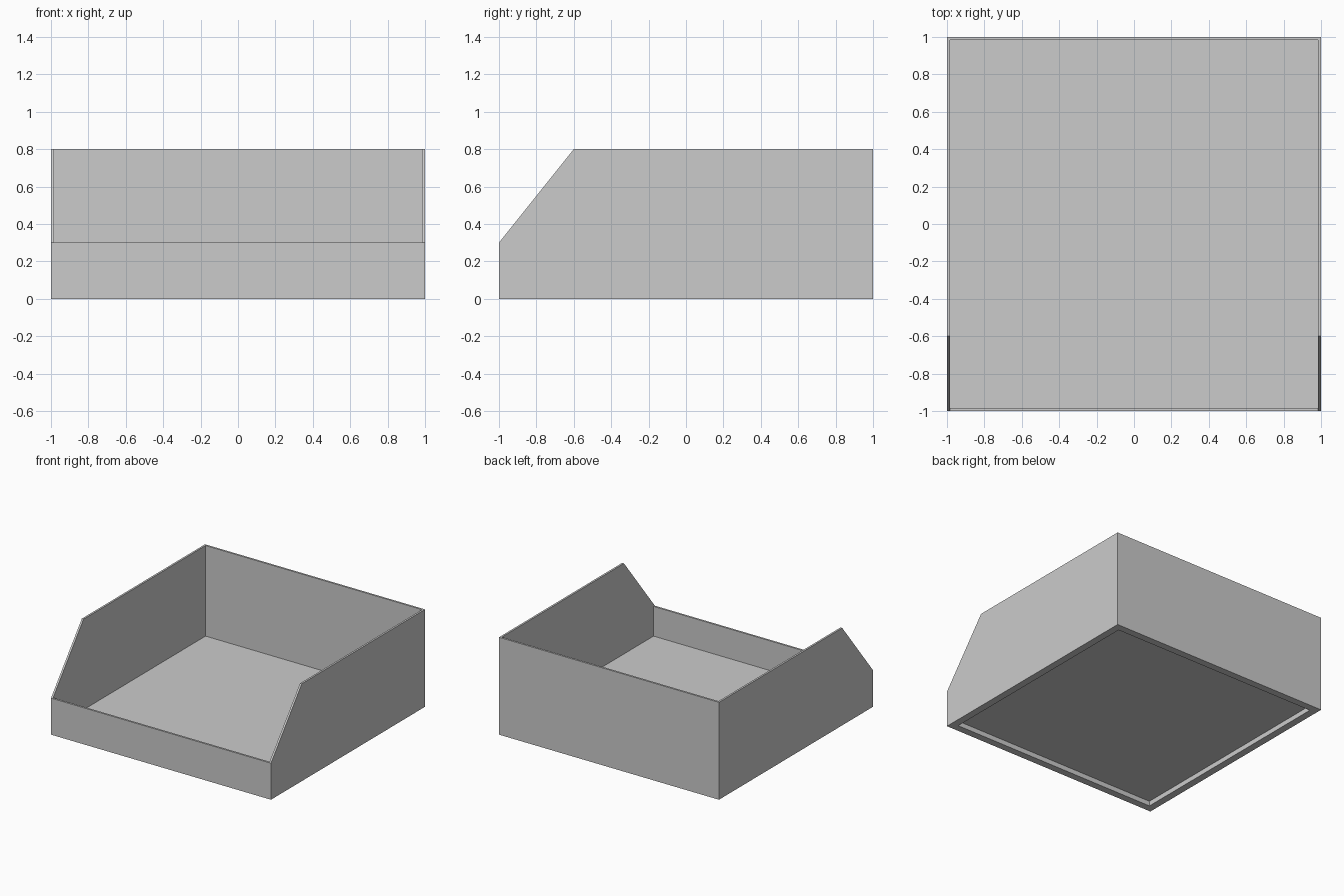
import bpy
import bmesh

WALL = 0.016      # sheet thickness
FLOOR_TOP = 0.056
RECESS = 0.04     # hollow under the floor
RIM = 0.06        # width of the standing rim
FRONT_H, BACK_H = 0.3, 0.8

cube = bpy.data.objects.get("Cube")
if cube:
    bpy.data.objects.remove(cube, do_unlink=True)

grey = bpy.data.materials.new("plain grey")
grey.use_nodes = True
colour = (0.6, 0.6, 0.6, 1)
grey.diffuse_color = colour
grey.node_tree.nodes["Principled BSDF"].inputs["Base Color"].default_value = colour


def prism(name, profile, half_width):
    """Side profile of (y, z) points, extruded across x."""
    bm = bmesh.new()
    face = bm.faces.new([bm.verts.new((-half_width, y, z)) for y, z in profile])
    extruded = bmesh.ops.extrude_face_region(bm, geom=[face])["geom"]
    verts = [v for v in extruded if isinstance(v, bmesh.types.BMVert)]
    bmesh.ops.translate(bm, verts=verts, vec=(2 * half_width, 0, 0))
    bmesh.ops.recalc_face_normals(bm, faces=bm.faces)
    mesh = bpy.data.meshes.new(name)
    bm.to_mesh(mesh)
    bm.free()
    mesh.materials.append(grey)
    obj = bpy.data.objects.new(name, mesh)
    bpy.context.collection.objects.link(obj)
    return obj


# Outer block with sloping front corners
tray = prism("tray", [(-1, 0), (1, 0), (1, BACK_H), (-0.6, BACK_H), (-1, FRONT_H)], 1)

# Main cavity, open above the low front wall
inner = 1 - WALL
cavity = prism("cavity_cutter", [
    (-inner, FLOOR_TOP), (inner, FLOOR_TOP), (inner, 1),
    (-1.1, 1), (-1.1, FRONT_H), (-inner, FRONT_H)], inner)

# Hollow underneath, leaving a rim to stand on
base = 1 - RIM
hollow = prism("underside_cutter", [
    (-base, -0.1), (base, -0.1), (base, RECESS), (-base, RECESS)], base)

for cutter in (cavity, hollow):
    cutter.hide_render = True
    cut = tray.modifiers.new(cutter.name, 'BOOLEAN')
    cut.operation = 'DIFFERENCE'
    cut.solver = 'EXACT'
    cut.object = cutter

# Apply the cuts and drop the cutters
bpy.context.view_layer.update()
result = bpy.data.meshes.new_from_object(
    tray.evaluated_get(bpy.context.evaluated_depsgraph_get()))
tray.modifiers.clear()
tray.data = result
result.name = "tray"
for cutter in (cavity, hollow):
    bpy.data.objects.remove(cutter, do_unlink=True)
